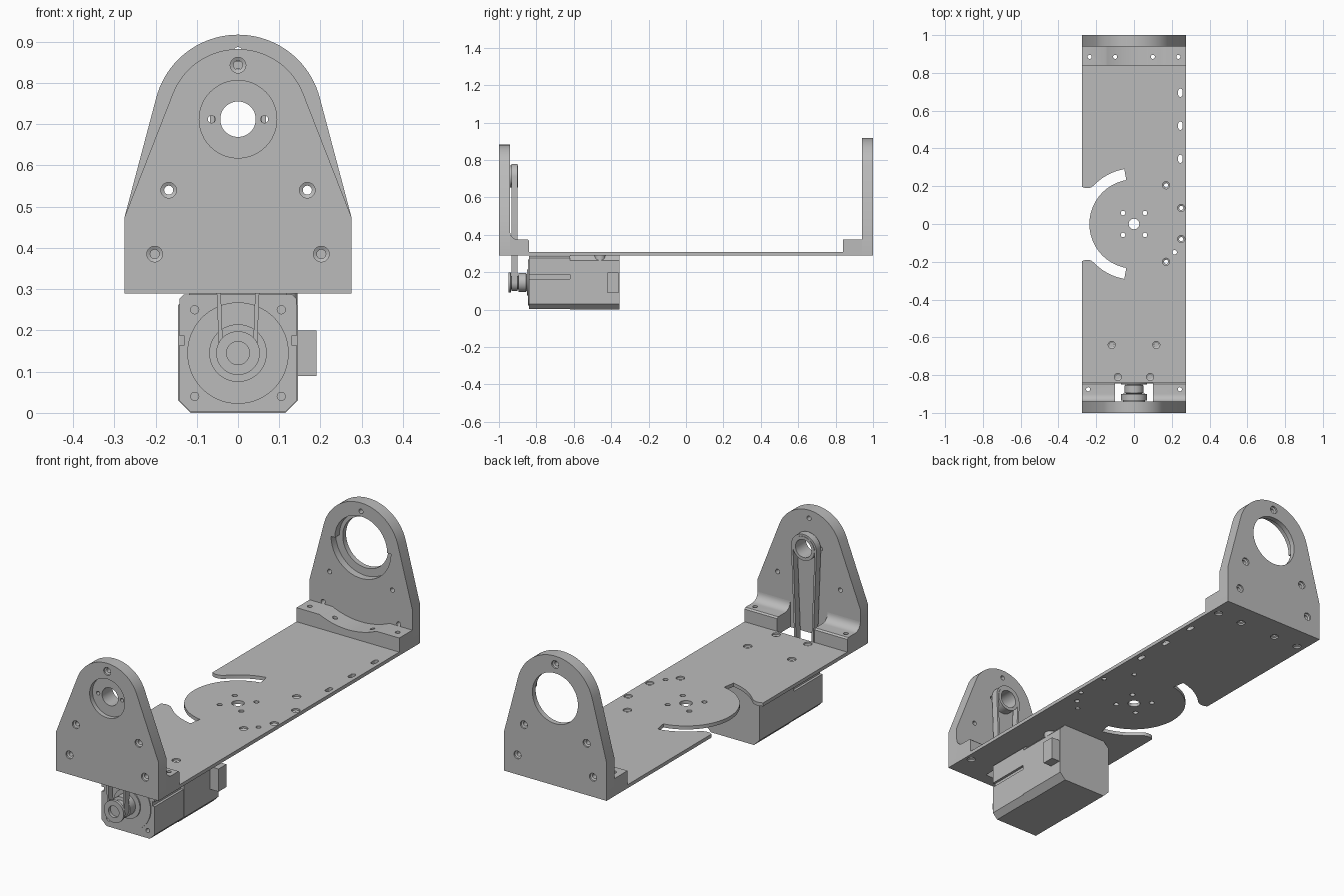
import bpy, bmesh, math
from mathutils import Vector

if "Cube" in bpy.data.objects:
    bpy.data.objects.remove(bpy.data.objects["Cube"])

grey = bpy.data.materials.new("satin grey")
grey.use_nodes = True
grey.diffuse_color = (0.5, 0.5, 0.5, 1)
grey.node_tree.nodes["Principled BSDF"].inputs["Base Color"].default_value = (0.5, 0.5, 0.5, 1)

PLACE = {"x": lambda u, v, t: (t, u, v),
         "y": lambda u, v, t: (u, t, v),
         "z": lambda u, v, t: (u, v, t)}


def arc(cx, cy, r, a, b, n=24):
    """Points on an arc, angles in degrees."""
    angles = [math.radians(a + (b - a) * i / n) for i in range(n + 1)]
    return [(cx + r * math.cos(t), cy + r * math.sin(t)) for t in angles]


def loft(bm, axis, sections):
    """Closed solid through equal-length outlines, given as (outline, position)."""
    rings = [[bm.verts.new(PLACE[axis](u, v, t)) for u, v in pts] for pts, t in sections]
    n = len(rings[0])
    faces = [bm.faces.new(rings[0]), bm.faces.new(rings[-1])]
    for lo, hi in zip(rings, rings[1:]):
        for i in range(n):
            j = (i + 1) % n
            faces.append(bm.faces.new((lo[i], lo[j], hi[j], hi[i])))
    bmesh.ops.recalc_face_normals(bm, faces=faces)


def lathe(bm, axis, u, v, profile, n=32):
    """Turned solid from (radius, position) pairs."""
    loft(bm, axis, [(arc(u, v, r, 0, 360, n)[:-1], t) for r, t in profile])


def make(name, bm):
    mesh = bpy.data.meshes.new(name)
    bm.to_mesh(mesh)
    bm.free()
    mesh.materials.append(grey)
    ob = bpy.data.objects.new(name, mesh)
    bpy.context.collection.objects.link(ob)
    return ob


def prism(name, axis, pts, a, b):
    bm = bmesh.new()
    loft(bm, axis, [(pts, a), (pts, b)])
    return make(name, bm)


def cut(ob, bm):
    """Subtract the solids in bm, then drop the cutter."""
    cutter = make("cutter", bm)
    cutter.hide_render = True
    mod = ob.modifiers.new("cut", "BOOLEAN")
    mod.operation, mod.solver, mod.use_self = "DIFFERENCE", "EXACT", True
    mod.object = cutter
    bpy.context.view_layer.objects.active = ob
    bpy.ops.object.modifier_apply(modifier=mod.name)
    bpy.data.objects.remove(cutter)


def rect(u0, u1, v0, v1):
    return [(u0, v0), (u1, v0), (u1, v1), (u0, v1)]


def screw_hole(bm, axis, u, v, face, through):
    """Counterbored hole entering at 'face' and leaving at 'through'."""
    s = 1 if through > face else -1
    lathe(bm, axis, u, v, [(0.019, face - s * 0.01), (0.019, face + s * 0.008),
                           (0.011, face + s * 0.012), (0.011, through + s * 0.01)], 20)


def mirrored(points):
    return [(s * u, v) for u, v in points for s in (-1, 1)]


BASE, TOP, EDGE, HUB = 0.29, 0.307, 0.275, 0.712
SCREWS = mirrored([(0.168, 0.54), (0.202, 0.385)])


def end_outline(r):
    """Square foot with sides running tangent into a round head."""
    d = Vector((EDGE, 0.475 - HUB))
    a = math.degrees(math.atan2(d.y, d.x) + math.acos(r / d.length))
    return [(-EDGE, BASE), (EDGE, BASE), (EDGE, 0.475)] + arc(0, HUB, r, a, 180 - a, 40) + [(-EDGE, 0.475)]


# Front end plate with bearing recess
front = prism("front_end_plate", "y", end_outline(0.17), -1, -0.94)
bm = bmesh.new()
lathe(bm, "y", 0, HUB, [(0.094, -1.02), (0.094, -0.978), (0.043, -0.978), (0.043, -0.93)], 48)
for x, z in SCREWS + [(0, 0.843)]:
    screw_hole(bm, "y", x, z, -1, -0.94)
for x in (-0.064, 0.064):
    lathe(bm, "y", x, HUB, [(0.009, -0.985), (0.009, -0.93)], 16)
cut(front, bm)

# Back end plate with large stepped opening
back = prism("back_end_plate", "y", end_outline(0.205), 0.94, 1)
bm = bmesh.new()
step = arc(0, HUB, 0.16, 180, 360, 32) + arc(0, HUB, 0.14, 0, 180, 32)
loft(bm, "y", [(step, 0.92), (step, 0.975)])
cut(back, bm)
bm = bmesh.new()
lathe(bm, "y", 0, HUB, [(0.122, 0.93), (0.122, 1.02)], 64)
for x, z in SCREWS + [(0, 0.876)]:
    screw_hole(bm, "y", x, z, 1, 0.94)
cut(back, bm)

# Base sheet with curved side slot, belt opening and fixing holes
sheet = prism("base_sheet", "z", rect(-EDGE, EDGE, -0.94, 0.94), BASE, TOP)
upper = arc(0, 0, 0.295, 100, 136) + [(-0.225, 0.195), (-0.24, 0.19), (-0.258, 0.19), (-0.27, 0.195), (-0.3, 0.21)]
slot = upper + [(x, -y) for x, y in reversed(upper)] + arc(0, 0, 0.236, 260, 100, 48)
bm = bmesh.new()
loft(bm, "z", [(slot, 0.25), (slot, 0.35)])
loft(bm, "z", [(rect(-0.1, 0.1, -0.96, -0.84), 0.25), (rect(-0.1, 0.1, -0.96, -0.84), 0.35)])
lathe(bm, "z", 0, 0, [(0.028, 0.25), (0.028, 0.35)])
for x, y in mirrored([(0.058, 0.058), (0.058, -0.058)]) + [(0.215, -0.15)]:
    lathe(bm, "z", x, y, [(0.012, 0.25), (0.012, 0.35)], 16)
for y in (0.345, 0.52, 0.695):
    oval = arc(0.245, y + 0.011, 0.011, 0, 180, 8) + arc(0.245, y - 0.011, 0.011, 180, 360, 8)
    loft(bm, "z", [(oval, 0.25), (oval, 0.35)])
for x, y in mirrored([(0.118, -0.64)]) + [(0.085, -0.81), (-0.085, -0.81), (0.17, 0.205),
                                         (0.25, 0.085), (0.25, -0.08), (0.17, -0.2)]:
    screw_hole(bm, "z", x, y, TOP, BASE)
FRONT_FIX = mirrored([(0.243, -0.875)])
BACK_FIX = mirrored([(0.235, 0.885), (0.1, 0.885)])
for x, y in FRONT_FIX + BACK_FIX:
    screw_hole(bm, "z", x, y, BASE, TOP)
cut(sheet, bm)


def pierce(ob, points):
    bm = bmesh.new()
    for x, y in points:
        lathe(bm, "z", x, y, [(0.011, 0.28), (0.011, 0.45)], 16)
    cut(ob, bm)


# Front feet with a fillet up to the end plate, one each side of the belt
foot = [(-0.94, TOP), (-0.84, TOP), (-0.84, 0.368), (-0.847, 0.375)] + arc(-0.9, 0.415, 0.04, 270, 180, 10)
for side, x0, x1 in (("right", -EDGE, -0.1), ("left", 0.1, EDGE)):
    ob = prism("front_foot_" + side, "x", foot, x0, x1)
    pierce(ob, [p for p in FRONT_FIX if x0 < p[0] < x1])

# Back foot with a scooped top
scoop = arc(0, HUB, 0.37, 294.4, 245.6)
ob = prism("back_foot", "y", [(-EDGE, TOP), (EDGE, TOP), (EDGE, 0.375)] + scoop + [(-EDGE, 0.375)], 0.84, 0.94)
pierce(ob, BACK_FIX)

# Motor: front and rear housings
AXIS = 0.145


def housing(half, low, high):
    b, t = AXIS - half, AXIS + half
    return [(-half + low, b), (half - low, b), (half, b + low), (half, t - high),
            (half - high, t), (-half + high, t), (-half, t - high), (-half, b + low)]


body = prism("motor_front_housing", "y", housing(0.142, 0.026, 0.01), -0.84, -0.62)
bm = bmesh.new()
for dx, dz in mirrored([(0.105, 0.105), (0.105, -0.105), (0.07, 0.07), (0.07, -0.07)]):
    lathe(bm, "y", dx, AXIS + dz, [(0.01, -0.86), (0.01, -0.81)], 16)
for s in (-1, 1):
    groove = rect(s * 0.13, s * 0.15, 0.165, 0.187)
    loft(bm, "y", [(groove, -0.86), (groove, -0.6)])
cut(body, bm)
prism("motor_rear_housing", "y", housing(0.145, 0.03, 0.028), -0.62, -0.355)
prism("motor_connector", "y", rect(0.13, 0.19, 0.09, 0.2), -0.42, -0.36)
bm = bmesh.new()
lathe(bm, "z", 0.115, -0.46, [(0.029, 0.2), (0.029, BASE)])
make("motor_cable_boss", bm)

# Motor face boss, pulley and shaft
bm = bmesh.new()
lathe(bm, "y", 0, AXIS, [(0.123, -0.835), (0.123, -0.844)], 64)
lathe(bm, "y", 0, AXIS, [(0.07, -0.835), (0.07, -0.85)], 48)
make("motor_face_boss", bm)
bm = bmesh.new()
lathe(bm, "y", 0, AXIS, [(0.04, -0.845), (0.05, -0.855), (0.05, -0.895), (0.036, -0.897),
                         (0.036, -0.935), (0.053, -0.937), (0.053, -0.95)], 48)
ob = make("drive_pulley", bm)
bm = bmesh.new()
lathe(bm, "y", 0, AXIS, [(0.028, -0.96), (0.028, -0.935)])
cut(ob, bm)

# Driven pulley ring behind the front plate
bm = bmesh.new()
lathe(bm, "y", 0, HUB, [(0.058, -0.942), (0.058, -0.898)], 48)
ring = make("driven_pulley", bm)
bm = bmesh.new()
lathe(bm, "y", 0, HUB, [(0.043, -0.96), (0.043, -0.88)], 48)
cut(ring, bm)


def belt_outline(grow):
    return arc(0, HUB, 0.058 + grow, 0, 180) + arc(0, AXIS, 0.036 + grow, 180, 360)


# Drive belt
belt = prism("drive_belt", "y", belt_outline(0.01), -0.934, -0.9)
bm = bmesh.new()
loft(bm, "y", [(belt_outline(0), -0.96), (belt_outline(0), -0.88)])
cut(belt, bm)

# Smooth round surfaces, crisp edges
for ob in bpy.context.view_layer.objects:
    ob.select_set(ob.type == "MESH" and grey.name in ob.data.materials)
bpy.ops.object.shade_smooth_by_angle(angle=math.radians(30))
